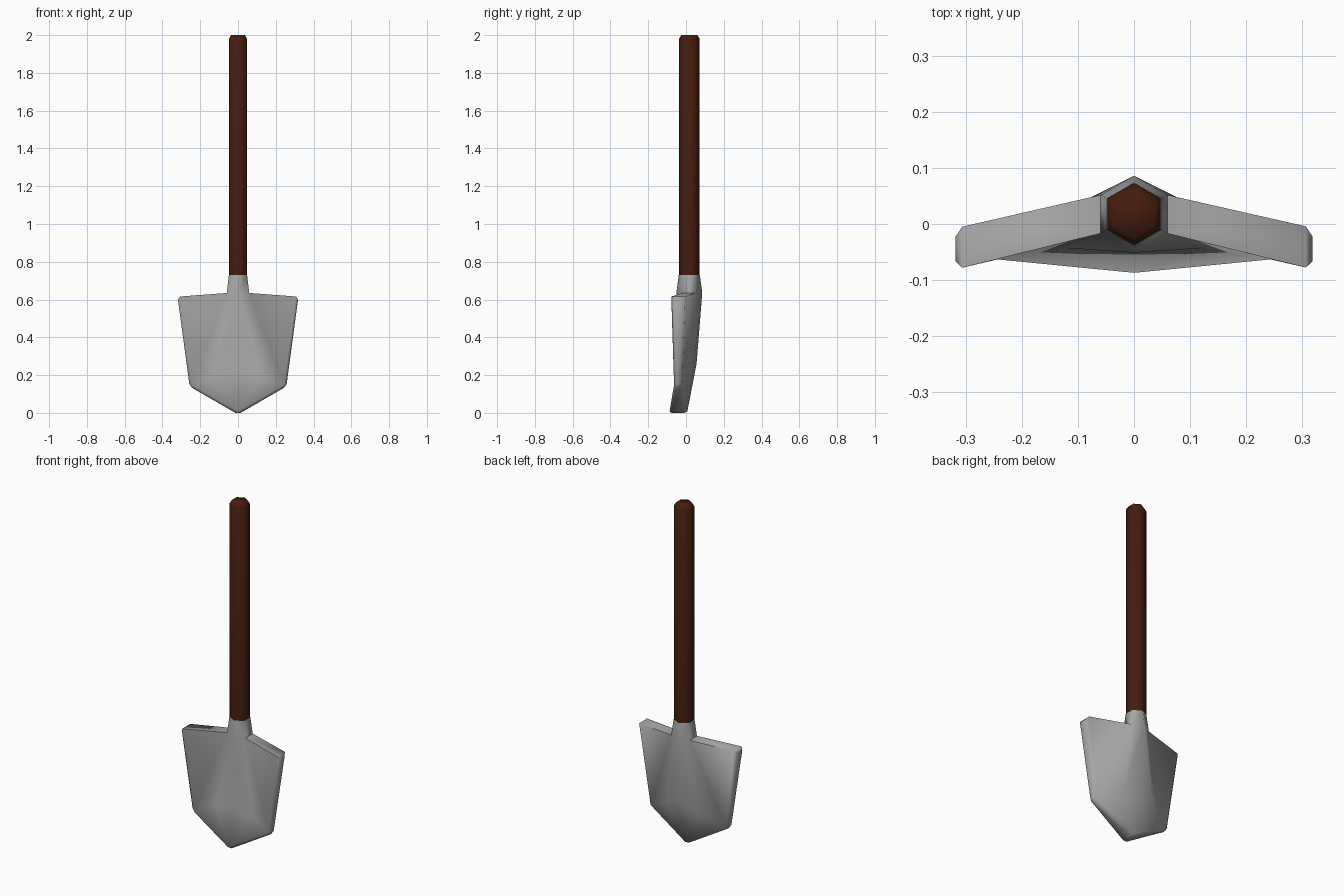
import bpy, bmesh, math

if "Cube" in bpy.data.objects:
    bpy.data.objects.remove(bpy.data.objects["Cube"])

CY = 0.0175  # y of the handle axis


def hexagon(bm, radius, z):
    # hexagon with corners pointing to front and back
    return [bm.verts.new((radius * math.sin(k * math.pi / 3),
                          CY - radius * math.cos(k * math.pi / 3), z)) for k in range(6)]


def bridge(bm, a, b):
    for k in range(6):
        bm.faces.new((a[k], a[(k + 1) % 6], b[(k + 1) % 6], b[k]))


def finish(name, bm, color):
    bmesh.ops.recalc_face_normals(bm, faces=bm.faces[:])
    mesh = bpy.data.meshes.new(name)
    bm.to_mesh(mesh)
    bm.free()
    obj = bpy.data.objects.new(name, mesh)
    bpy.context.collection.objects.link(obj)
    mat = bpy.data.materials.new(name + "_colour")
    mat.diffuse_color = color
    mat.use_nodes = True
    mat.node_tree.nodes["Principled BSDF"].inputs["Base Color"].default_value = mat.diffuse_color
    mesh.materials.append(mat)
    bpy.ops.object.select_all(action='DESELECT')
    obj.select_set(True)
    bpy.context.view_layer.objects.active = obj
    bpy.ops.object.shade_smooth_by_angle(angle=math.radians(65))
    return obj


# Wooden handle: hexagonal pole with chamfered top
bm = bmesh.new()
rings = [hexagon(bm, r, z) for r, z in ((0.055, 0.66), (0.055, 1.98), (0.042, 2.0))]
for a, b in zip(rings, rings[1:]):
    bridge(bm, a, b)
bm.faces.new(rings[0])
bm.faces.new(rings[-1])
finish("handle", bm, (0.06, 0.012, 0.004, 1))

# Steel blade: socket flowing into a pointed, dished plate
bm = bmesh.new()
low = hexagon(bm, 0.0685, 0.635)
high = hexagon(bm, 0.0558, 0.73)
bridge(bm, low, high)
bm.faces.new(high)

# centre kink and tip for the front and back skins
front = {"mid": bm.verts.new((0, -0.045, 0.23)), "tip": bm.verts.new((0, -0.09, -0.008))}
back = {"mid": bm.verts.new((0, 0.056, 0.26)), "tip": bm.verts.new((0, 0.004, -0.008))}
rim = [(front["tip"], back["tip"])]
for s, i_front, i_back in ((1, 1, 2), (-1, 5, 4)):
    shoulders, corners = [], []
    for skin, inner, centre, ys, yc, column in (
            (front, low[i_front], low[0], -0.081, -0.066, (s * 0.12, -0.043, 0.2)),
            (back, low[i_back], low[3], -0.008, -0.024, (s * 0.1, 0.036, 0.22))):
        shoulder = bm.verts.new((s * 0.32, ys, 0.615))
        corner = bm.verts.new((s * 0.256, yc, 0.14))
        side = bm.verts.new(column)
        bm.faces.new((centre, inner, side, skin["mid"]))
        bm.faces.new((inner, shoulder, corner, side))
        bm.faces.new((skin["mid"], side, skin["tip"]))
        bm.faces.new((side, corner, skin["tip"]))
        rim += [(shoulder, corner), (corner, skin["tip"])]
        shoulders.append(shoulder)
        corners.append(corner)
    # top ledge and outer edges
    bm.faces.new((low[i_front], shoulders[0], shoulders[1], low[i_back]))
    bm.faces.new((shoulders[0], corners[0], corners[1], shoulders[1]))
    bm.faces.new((corners[0], front["tip"], back["tip"], corners[1]))
    rim += [tuple(shoulders), tuple(corners)]

# chamfered outer rim
bmesh.ops.recalc_face_normals(bm, faces=bm.faces[:])
bmesh.ops.bevel(bm, geom=[bm.edges.get(pair) for pair in rim], offset=0.014,
                segments=1, affect='EDGES', profile=0.5)
finish("blade", bm, (0.38, 0.38, 0.38, 1))
